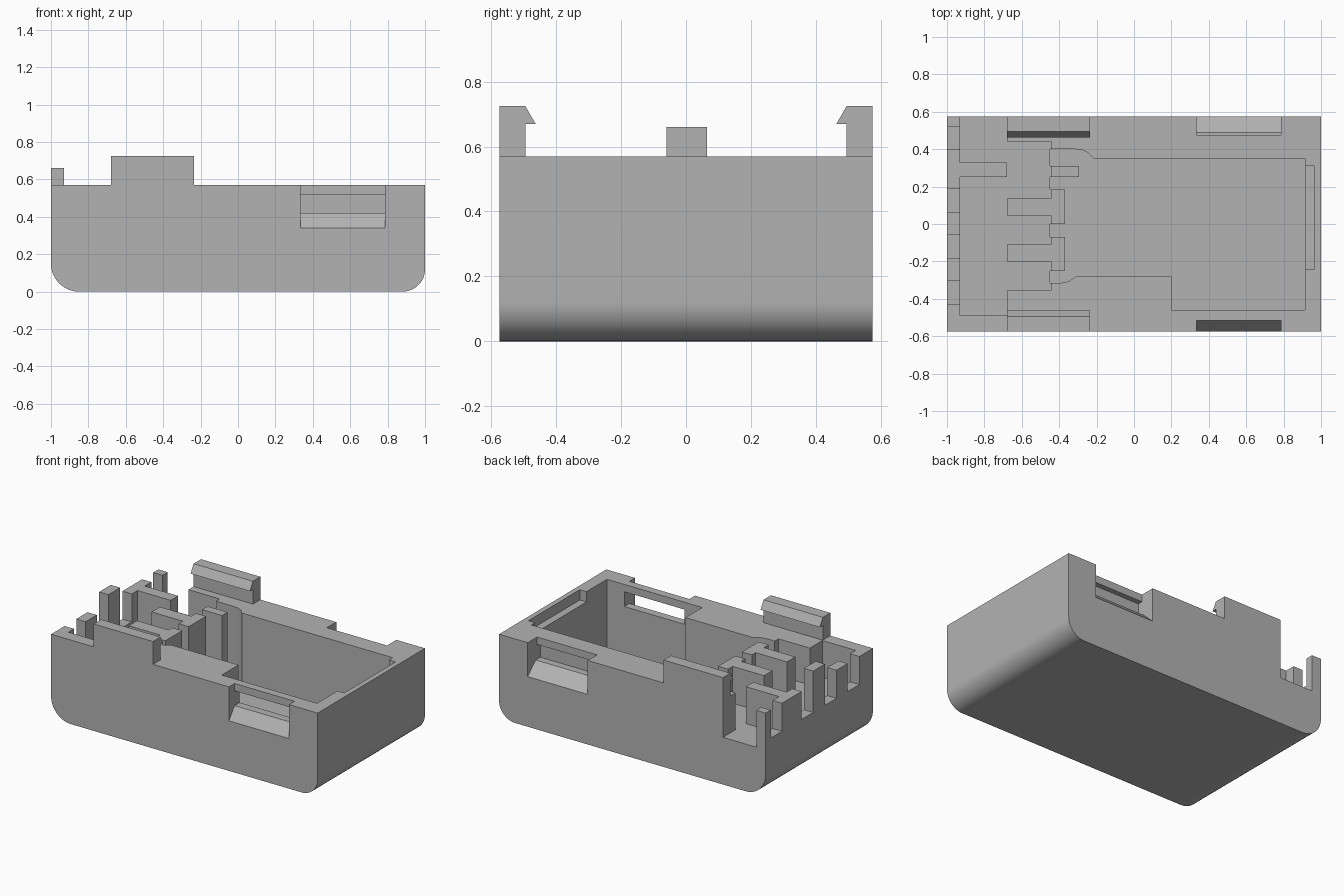
import bpy, bmesh, math
from mathutils import Vector

if "Cube" in bpy.data.objects:
    bpy.data.objects.remove(bpy.data.objects["Cube"])

grey = bpy.data.materials.new("plain grey")
grey.use_nodes = True
colour = (0.45, 0.45, 0.45, 1)
grey.diffuse_color = colour
grey.node_tree.nodes["Principled BSDF"].inputs["Base Color"].default_value = colour

TOP, END = 0.57, 1.0          # rim height, cutter height
HALF = 0.575                  # half depth of the case


def prism(name, outline, axis, lo, hi):
    """Extrude a closed 2D outline along x, y or z."""
    place = {"x": lambda a, b: (lo, a, b),
             "y": lambda a, b: (a, lo, b),
             "z": lambda a, b: (a, b, lo)}[axis]
    bm = bmesh.new()
    face = bm.faces.new([bm.verts.new(place(a, b)) for a, b in outline])
    step = Vector([hi - lo if axis == k else 0 for k in "xyz"])
    new = bmesh.ops.extrude_face_region(bm, geom=[face])["geom"]
    bmesh.ops.translate(bm, vec=step, verts=[v for v in new if isinstance(v, bmesh.types.BMVert)])
    bmesh.ops.recalc_face_normals(bm, faces=bm.faces)
    mesh = bpy.data.meshes.new(name)
    bm.to_mesh(mesh)
    bm.free()
    mesh.materials.append(grey)
    ob = bpy.data.objects.new(name, mesh)
    bpy.context.collection.objects.link(ob)
    return ob


def box(name, x, y, z):
    return prism(name, [(x[0], y[0]), (x[1], y[0]), (x[1], y[1]), (x[0], y[1])], "z", *z)


def arc(cx, cy, r, start, stop, n=12):
    angles = [math.radians(start + (stop - start) * i / n) for i in range(n + 1)]
    return [(cx + r * math.cos(a), cy + r * math.sin(a)) for a in angles]


def cut(target, cutter):
    cutter.hide_render = True
    mod = target.modifiers.new("cut", "BOOLEAN")
    mod.operation, mod.solver, mod.object = "DIFFERENCE", "EXACT", cutter
    bpy.context.view_layer.objects.active = target
    bpy.ops.object.modifier_apply(modifier=mod.name)
    bpy.data.objects.remove(cutter)


# Case shell with rounded lower ends
profile = arc(-0.85, 0.15, 0.15, 180, 270) + arc(0.88, 0.12, 0.12, 270, 360)
case = prism("case", profile + [(1, TOP), (-1, TOP)], "y", -HALF, HALF)

# Cable compartment: open at the back, with bays between the pillar stems
wall, mid, inner = -0.93, -0.68, -0.445
comb = [(wall, -0.49), (mid, -0.49)]
for lo, hi in [(-0.355, -0.20), (-0.11, 0.045), (0.135, 0.44)]:
    comb += [(mid, lo), (inner, lo), (inner, hi), (mid, hi)]
comb += [(mid, 0.62), (wall, 0.62), (wall, 0.33), (mid, 0.33), (mid, 0.25), (wall, 0.25)]
cut(case, prism("compartment_cutter", comb, "z", 0.32, END))

# Main cavity, leaving pillar heads and a thin fin standing
edge = -0.45
cavity = [(edge, -0.315), (-0.39, -0.315), (-0.35, -0.308), (-0.31, -0.28),
          (0.2, -0.28), (0.2, -0.46), (0.915, -0.46), (0.915, 0.35),
          (-0.215, 0.35), (-0.245, 0.38), (-0.275, 0.396), (-0.31, 0.40), (edge, 0.40)]
for depth, lo, hi in [(-0.295, 0.25, 0.31), (-0.37, 0.0, 0.185), (-0.37, -0.25, -0.07)]:
    cavity += [(edge, hi), (depth, hi), (depth, lo), (edge, lo)]
cut(case, prism("cavity_cutter", cavity, "z", 0.08, END))

# Shallow ledge in the end wall
cut(case, box("ledge_cutter", (0.9, 0.965), (-0.24, 0.31), (0.5, END)))

# Wire slots in the other end wall
for lo, hi in [(-0.43, -0.305), (-0.185, -0.06), (0.065, 0.19), (0.40, 0.52)]:
    cut(case, box("slot_cutter", (-1.1, -0.9), (lo, hi), (0.38, END)))

# Latch recesses: sloped lead-in, then a catch window under a lip
for side, slope_y, lip_y, deep_y in [(-1, 0.515, 0.515, 0.44), (1, 0.49, 0.475, 0.44)]:
    run = 0.08 / (HALF - slope_y)
    outer = 0.62
    recess = [(outer, 0.34 - run * (outer - HALF)), (slope_y, 0.42)]
    if lip_y != slope_y:
        recess.append((lip_y, 0.42))
    recess += [(lip_y, END), (outer, END)]
    cut(case, prism("recess_cutter", [(side * y, z) for y, z in recess], "x", 0.335, 0.785))
    window = sorted((side * (lip_y + 0.01), side * deep_y))
    cut(case, box("window_cutter", (0.335, 0.785), window, (0.42, 0.52)))

# Snap hooks on both long walls
hook = [(HALF, TOP), (HALF, 0.725), (0.495, 0.725), (0.463, 0.67), (0.495, 0.67), (0.495, TOP)]
for side, name in [(-1, "front_hook"), (1, "back_hook")]:
    prism(name, [(side * y, z) for y, z in hook], "x", -0.68, -0.235)

# Raised tip of the centre post
box("centre_post_tip", (-1, wall), (-0.06, 0.065), (TOP, 0.66))

# Smooth the rounded ends only
bpy.ops.object.select_all(action="DESELECT")
case.select_set(True)
bpy.context.view_layer.objects.active = case
bpy.ops.object.shade_smooth_by_angle(angle=math.radians(30))
